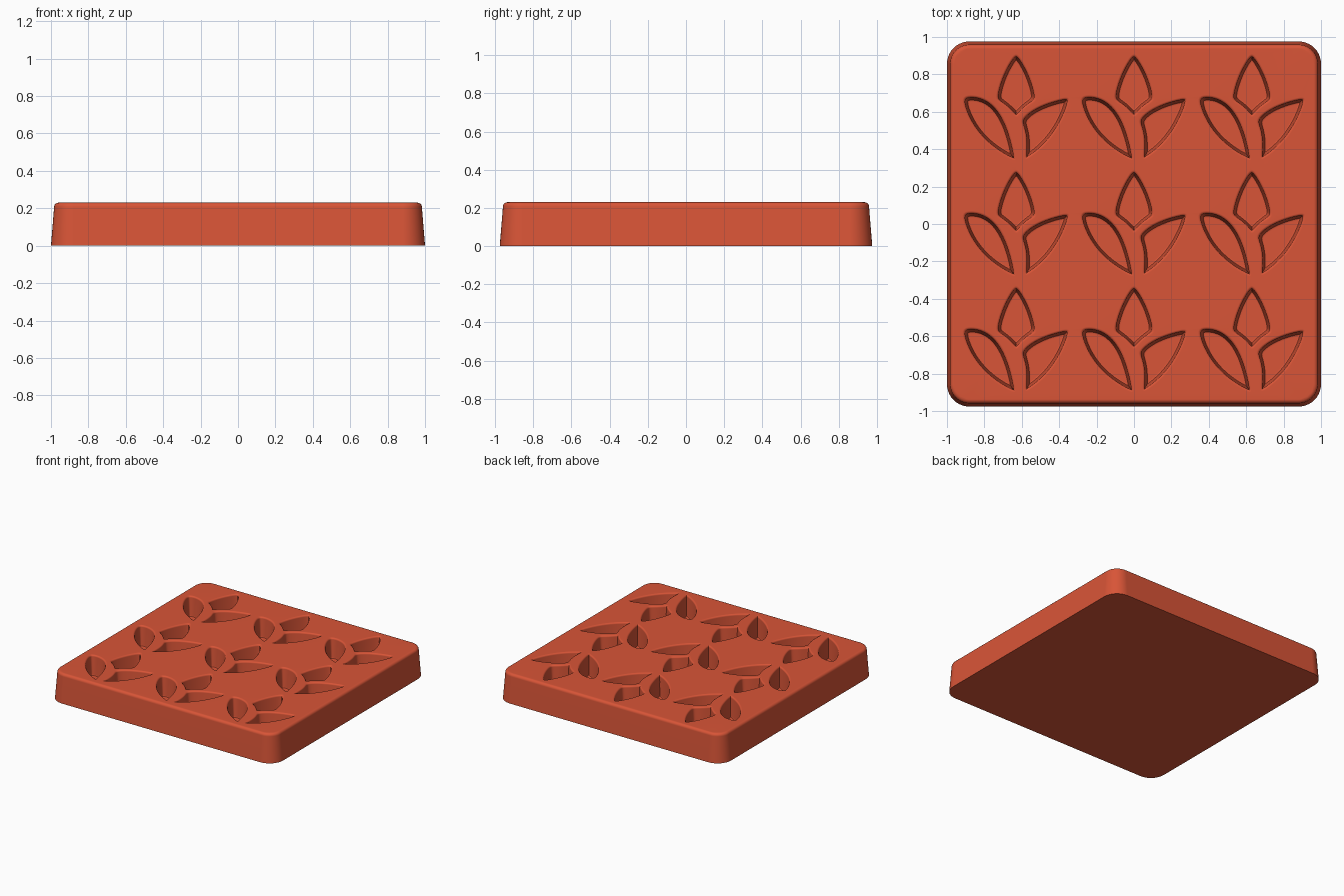
import bpy, bmesh, math
from mathutils import Vector

if "Cube" in bpy.data.objects:
    bpy.data.objects.remove(bpy.data.objects["Cube"], do_unlink=True)

HEIGHT = 0.23
DEPTH = 0.16
HALF_X, HALF_Y = 1.0, 0.976
PITCH_X, PITCH_Y = 0.63, 0.62


def smooth(points, times):
    """Round a closed outline by averaging neighbours."""
    for _ in range(times):
        n = len(points)
        points = [(points[i - 1] + points[i] * 2 + points[(i + 1) % n]) / 4 for i in range(n)]
    return points


def outline(*knots):
    """Closed outline of arcs; knots alternate corner, point on arc, corner..."""
    knots = [Vector(k) for k in knots]
    dense = []
    for i in range(0, len(knots), 2):
        a, m, b = knots[i], knots[i + 1], knots[(i + 2) % len(knots)]
        c = m * 2 - (a + b) / 2
        for k in range(60):
            t = k / 60
            dense.append(a * (1 - t) ** 2 + c * (2 * t * (1 - t)) + b * t * t)
    # Even spacing along the outline, then soften the corners
    even, gap, last = [], 0.0, dense[-1]
    for p in dense:
        gap += (p - last).length
        last = p
        if gap >= 0.012:
            even.append(p)
            gap = 0.0
    area = sum(even[i - 1].cross(even[i]) for i in range(len(even)))
    if area < 0:
        even.reverse()
    return smooth(even, 4)


def inset(points, amount):
    """Move a counterclockwise outline inward in small softened steps."""
    steps = max(1, math.ceil(amount / 0.005))
    for _ in range(steps):
        n = len(points)
        moved = []
        for i, p in enumerate(points):
            d = (points[(i + 1) % n] - points[i - 1]).normalized()
            moved.append(p + Vector((-d.y, d.x)) * (amount / steps))
        points = smooth(moved, 1)
    return points


def rounded_rectangle(hx, hy, r, segments=10):
    pts = []
    for q, (sx, sy) in enumerate([(1, 1), (-1, 1), (-1, -1), (1, -1)]):
        for k in range(segments + 1):
            a = math.pi / 2 * (q + k / segments)
            pts.append(Vector((sx * (hx - r) + r * math.cos(a), sy * (hy - r) + r * math.sin(a))))
    return pts


def add_ring(bm, points, z, offset=Vector((0, 0))):
    return [bm.verts.new((p.x + offset.x, p.y + offset.y, z)) for p in points]


def bridge(bm, low, high):
    n = len(low)
    for i in range(n):
        j = (i + 1) % n
        bm.faces.new((low[i], low[j], high[j], high[i]))


def ring_edges(bm, ring):
    return [bm.edges.get((ring[i - 1], ring[i])) for i in range(len(ring))]


def loft(bm, rings):
    for a, b in zip(rings, rings[1:]):
        bridge(bm, a, b)


# Clay-coloured silicone
material = bpy.data.materials.new("terracotta red")
material.use_nodes = True
colour = (0.69, 0.09, 0.038, 1)
material.diffuse_color = colour
shader = material.node_tree.nodes["Principled BSDF"]
shader.inputs["Base Color"].default_value = colour
shader.inputs["Roughness"].default_value = 0.6

bm = bmesh.new()

# Tapered outer wall with a rounded upper rim
fillet, taper = 0.022, 0.017
sections = [(0, 0)]
for k in range(6):
    a = math.pi / 2 * k / 5
    sections.append((taper + fillet * (1 - math.cos(a)), HEIGHT - fillet * (1 - math.sin(a))))
wall = [add_ring(bm, rounded_rectangle(HALF_X - d, HALF_Y - d, 0.12 - d), z) for d, z in sections]
loft(bm, wall)
bm.faces.new(list(reversed(wall[0])))

# One sprig: upright petal, full left leaf, notched right leaf
petal = outline((0, 0.305), (0.075, 0.18), (0.115, 0.037), (0.053, 0.003),
                (0, -0.06), (-0.053, 0.003), (-0.115, 0.037), (-0.075, 0.18))
left_leaf = outline((-0.297, 0.065), (-0.10, 0.002), (0.003, -0.29), (-0.2, -0.145))
right_leaf = outline((0.297, 0.065), (0.115, 0.012), (0.015, -0.073), (0.045, -0.15),
                     (0.041, -0.285), (0.2, -0.145))

# Cavity profile: rounded lip, drafted wall, softened floor edge
lip = 0.012
profile = [(0, 0)]
for k in range(1, 5):
    a = math.pi / 2 * k / 4
    profile.append((lip * math.sin(a), lip * (1 - math.cos(a))))
profile += [(0.022, DEPTH - 0.012), (0.025, DEPTH - 0.004), (0.034, DEPTH)]

rims = [wall[-1]]
for shape in (petal, left_leaf, right_leaf):
    levels, current, done = [], shape, 0
    for d, drop in profile:
        if d > done:
            current = inset(current, d - done)
            done = d
        levels.append((current, HEIGHT - drop))
    for col in (-1, 0, 1):
        for row in (-1, 0, 1):
            centre = Vector((col * PITCH_X, row * PITCH_Y))
            rings = [add_ring(bm, pts, z, centre) for pts, z in levels]
            loft(bm, rings)
            bm.faces.new(rings[-1])
            rims.append(rings[0])

# Flat upper face around every cavity
edges = [e for ring in rims for e in ring_edges(bm, ring)]
bmesh.ops.triangle_fill(bm, use_beauty=True, use_dissolve=False, edges=edges, normal=(0, 0, 1))
bmesh.ops.recalc_face_normals(bm, faces=bm.faces)

mesh = bpy.data.meshes.new("leaf_mould")
bm.to_mesh(mesh)
bm.free()
mesh.materials.append(material)
mould = bpy.data.objects.new("leaf_mould", mesh)
bpy.context.collection.objects.link(mould)

bpy.ops.object.select_all(action="DESELECT")
mould.select_set(True)
bpy.context.view_layer.objects.active = mould
bpy.ops.object.shade_smooth_by_angle(angle=math.radians(40))
weighted = mould.modifiers.new("even_shading", "WEIGHTED_NORMAL")
weighted.keep_sharp = True
